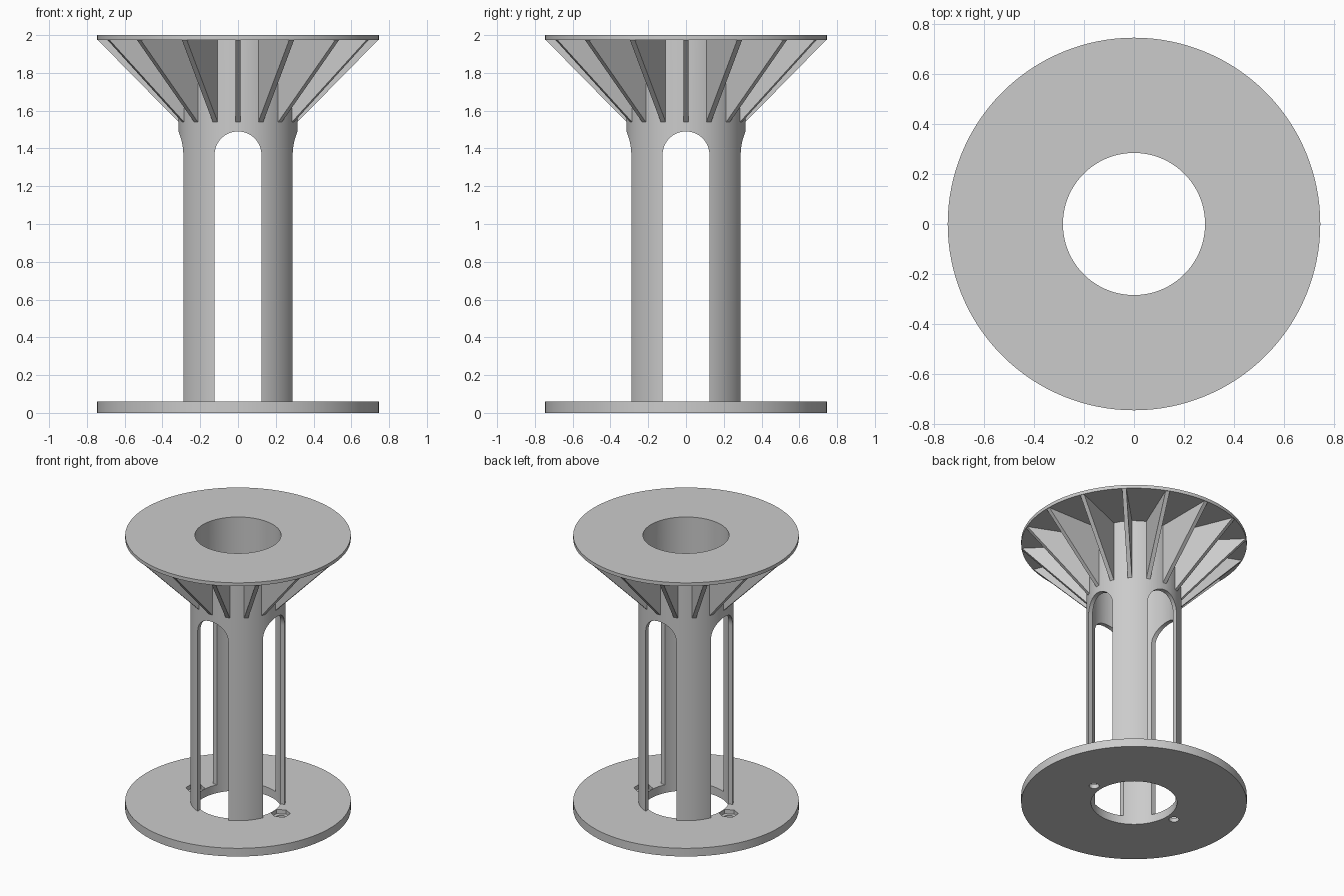
import bpy, bmesh, math
from math import sin, cos, pi
from mathutils import Matrix

old = bpy.data.objects.get("Cube")
if old:
    bpy.data.objects.remove(old, do_unlink=True)

# Main dimensions
BORE, TUBE, DISC = 0.285, 0.315, 0.747
BASE_TOP, TOP_UNDER, HEIGHT = 0.06, 1.975, 2.0
SLOT_HALF, SLOT_SPRING = 0.124, 1.366
RIBS, RIB_THICK, RIB_FOOT = 16, 0.028, 1.54
SCREW_R = 0.345

grey = bpy.data.materials.new("plain grey")
grey.use_nodes = True
grey.diffuse_color = (0.6, 0.6, 0.6, 1)
grey.node_tree.nodes["Principled BSDF"].inputs["Base Color"].default_value = (0.6, 0.6, 0.6, 1)


def add_object(name, bm):
    bmesh.ops.recalc_face_normals(bm, faces=bm.faces)
    mesh = bpy.data.meshes.new(name)
    bm.to_mesh(mesh)
    bm.free()
    mesh.materials.append(grey)
    obj = bpy.data.objects.new(name, mesh)
    bpy.context.collection.objects.link(obj)
    return obj


def ring(name, inner, outer, low, high, steps=128):
    """Lathe a rectangular section into a closed ring."""
    bm = bmesh.new()
    section = [(inner, low), (outer, low), (outer, high), (inner, high)]
    loops = [[bm.verts.new((r * cos(a), r * sin(a), z)) for r, z in section]
             for a in (2 * pi * i / steps for i in range(steps))]
    for i in range(steps):
        here, there = loops[i], loops[(i + 1) % steps]
        for j in range(4):
            k = (j + 1) % 4
            bm.faces.new((here[j], there[j], there[k], here[k]))
    return add_object(name, bm)


def prism(bm, outline, depth, matrix):
    """Extrude an x-z outline evenly to both sides along y."""
    start = [bm.verts.new((x, -depth / 2, z)) for x, z in outline]
    face = bm.faces.new(start)
    new = bmesh.ops.extrude_face_region(bm, geom=[face])["geom"]
    moved = [v for v in new if isinstance(v, bmesh.types.BMVert)]
    bmesh.ops.translate(bm, verts=moved, vec=(0, depth, 0))
    bmesh.ops.transform(bm, matrix=matrix, verts=start + moved)


def cut(target, cutter):
    mod = target.modifiers.new("cut", 'BOOLEAN')
    mod.operation, mod.solver, mod.object = 'DIFFERENCE', 'EXACT', cutter
    bpy.context.view_layer.objects.active = target
    bpy.ops.object.modifier_apply(modifier=mod.name)
    bpy.data.objects.remove(cutter, do_unlink=True)


# Discs and central tube
base = ring("base_disc", BORE, DISC, 0, BASE_TOP)
top = ring("top_disc", BORE, DISC, TOP_UNDER, HEIGHT)
tube = ring("slotted_tube", BORE, TUBE, BASE_TOP, TOP_UNDER)

# Four arched slots, cut as two through passages
arch = [(-SLOT_HALF, 0), (SLOT_HALF, 0)]
arch += [(SLOT_HALF * cos(pi * i / 32), SLOT_SPRING + SLOT_HALF * sin(pi * i / 32)) for i in range(33)]
for turn in (0, pi / 2):
    bm = bmesh.new()
    prism(bm, arch, 1, Matrix.Rotation(turn, 4, 'Z'))
    cut(tube, add_object("slot_cutter", bm))

# Screw holes with hexagonal nut pockets
for side in (-1, 1):
    for sides, radius, z in ((32, 0.033, 0.03), (6, 0.064, 0.06)):
        bm = bmesh.new()
        place = Matrix.Translation((side * SCREW_R, 0, z)) @ Matrix.Rotation(pi / 2, 4, 'Z')
        depth = 0.2 if sides > 6 else 0.06
        bmesh.ops.create_cone(bm, cap_ends=True, segments=sides, radius1=radius,
                              radius2=radius, depth=depth, matrix=place)
        if sides == 6:
            # Turn the flats to face the bore
            xs = sorted(abs(v.co.x - side * SCREW_R) for v in bm.verts)
            if xs[-1] > radius * 0.95:
                spin = Matrix.Rotation(pi / 6, 3, 'Z')
                bmesh.ops.rotate(bm, verts=bm.verts, cent=(side * SCREW_R, 0, z), matrix=spin)
        cut(base, add_object("screw_cutter", bm))

# Triangular ribs under the top disc
bm = bmesh.new()
rib = [(TUBE - 0.015, RIB_FOOT), (TUBE, RIB_FOOT), (DISC - 0.004, TOP_UNDER), (TUBE - 0.015, TOP_UNDER)]
for i in range(RIBS):
    prism(bm, rib, RIB_THICK, Matrix.Rotation(2 * pi * i / RIBS, 4, 'Z'))
ribs = add_object("support_ribs", bm)

# Smooth the round walls, keep the edges crisp
bpy.ops.object.select_all(action='DESELECT')
for obj in (base, top, tube, ribs):
    obj.select_set(True)
bpy.context.view_layer.objects.active = tube
bpy.ops.object.shade_smooth_by_angle(angle=math.radians(30))
